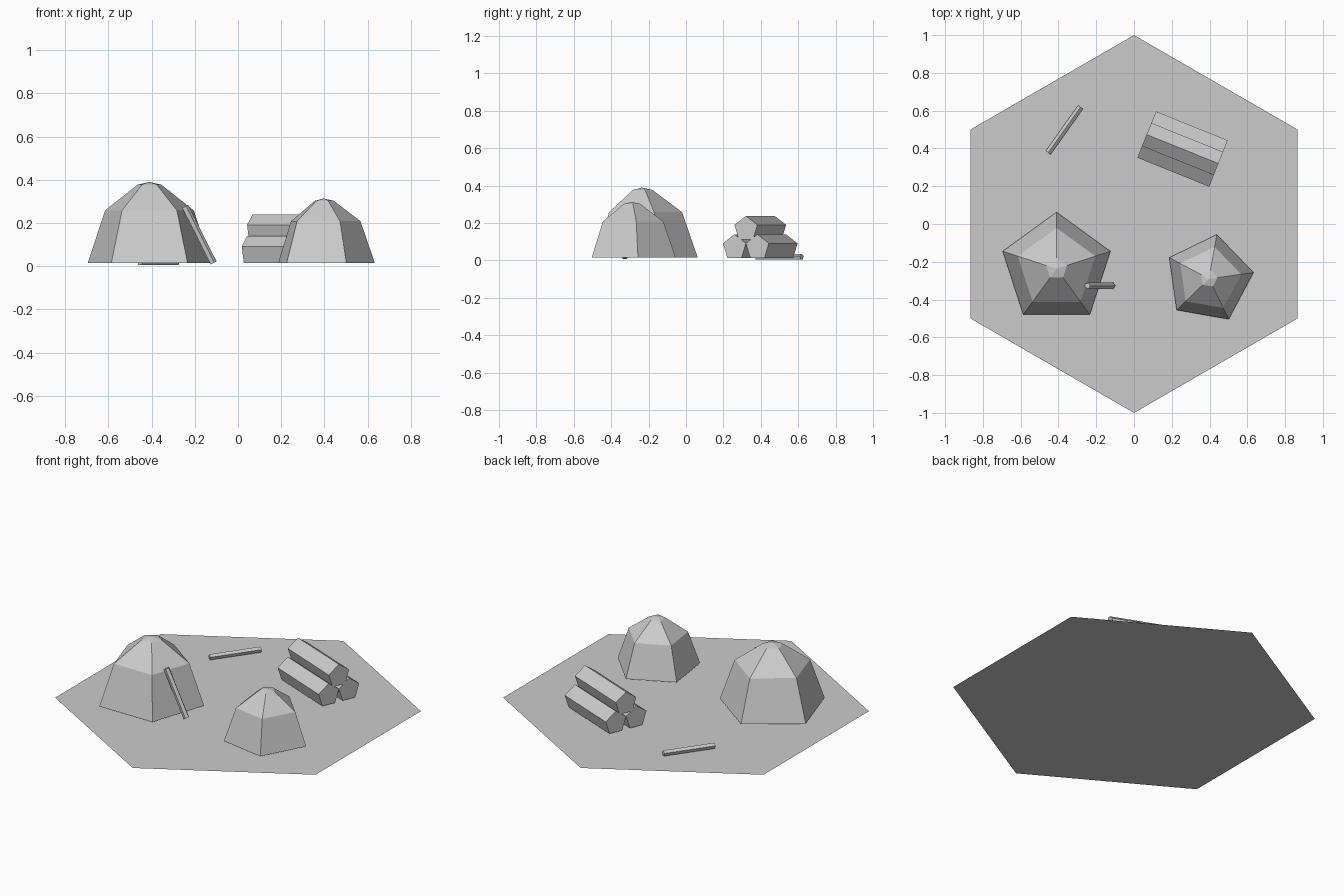
import bpy
from math import sin, cos, radians, pi
from mathutils import Vector

if "Cube" in bpy.data.objects:
    bpy.data.objects.remove(bpy.data.objects["Cube"])


def add_mesh(name, verts, faces):
    mesh = bpy.data.meshes.new(name)
    mesh.from_pydata(verts, [], faces)
    mesh.update()
    obj = bpy.data.objects.new(name, mesh)
    bpy.context.collection.objects.link(obj)
    return obj


def hut(name, x, y, scale, turn):
    """Five-sided stepped dome, open underneath, resting just above the ground."""
    profile = [(0.30, 0.0), (0.216, 0.243), (0.058, 0.362)]
    verts = []
    for r, z in profile:
        for i in range(5):
            a = radians(turn) + i * 2 * pi / 5
            verts.append((x + scale * r * cos(a), y + scale * r * sin(a), 0.015 + scale * z))
    verts.append((x, y, 0.015 + scale * 0.375))
    faces = []
    for k in range(2):
        for i in range(5):
            j = (i + 1) % 5
            faces.append((k * 5 + i, k * 5 + j, k * 5 + 5 + j, k * 5 + 5 + i))
    faces += [(10 + i, 10 + (i + 1) % 5, 15) for i in range(5)]
    return add_mesh(name, verts, faces)


def pole(name, start, end, radius):
    """Five-sided prism between two points with one ridge facing up."""
    start, end = Vector(start), Vector(end)
    axis = (end - start).normalized()
    side = axis.cross(Vector((0, 0, 1))).normalized()
    up = side.cross(axis)
    ring = [radius * (cos(2 * pi * i / 5) * up + sin(2 * pi * i / 5) * side) for i in range(5)]
    verts = [start + v for v in ring] + [end + v for v in ring]
    faces = [(i, i + 5, (i + 1) % 5 + 5, (i + 1) % 5) for i in range(5)]
    faces += [(0, 1, 2, 3, 4), (9, 8, 7, 6, 5)]
    return add_mesh(name, verts, faces)


# Flat hexagonal ground tile
add_mesh("ground_tile",
         [(cos(pi / 6 + i * pi / 3), sin(pi / 6 + i * pi / 3), 0) for i in range(6)],
         [tuple(range(6))])

# Two huts
hut("large_hut", -0.41, -0.237, 1.0, 90)
hut("small_hut", 0.397, -0.29, 0.795, 80)

# Log pile: two on the ground, one on top
centre = Vector((0.257, 0.397, 0))
along = Vector((cos(radians(-22)), sin(radians(-22)), 0))
across = Vector((-along.y, along.x, 0))
for name, offset, z in (("front_log", -0.066, 0.07),
                        ("back_log", 0.066, 0.07),
                        ("top_log", 0.0, 0.169)):
    mid = centre + across * offset + Vector((0, 0, z))
    pole(name, mid - along * 0.205, mid + along * 0.205, 0.0695)

# Loose stick on the ground and stick leaning on the large hut
pole("loose_stick", (-0.454, 0.378, 0.019), (-0.283, 0.619, 0.019), 0.0168)
pole("leaning_stick", (-0.114, -0.327, 0.014), (-0.246, -0.327, 0.276), 0.0168)
